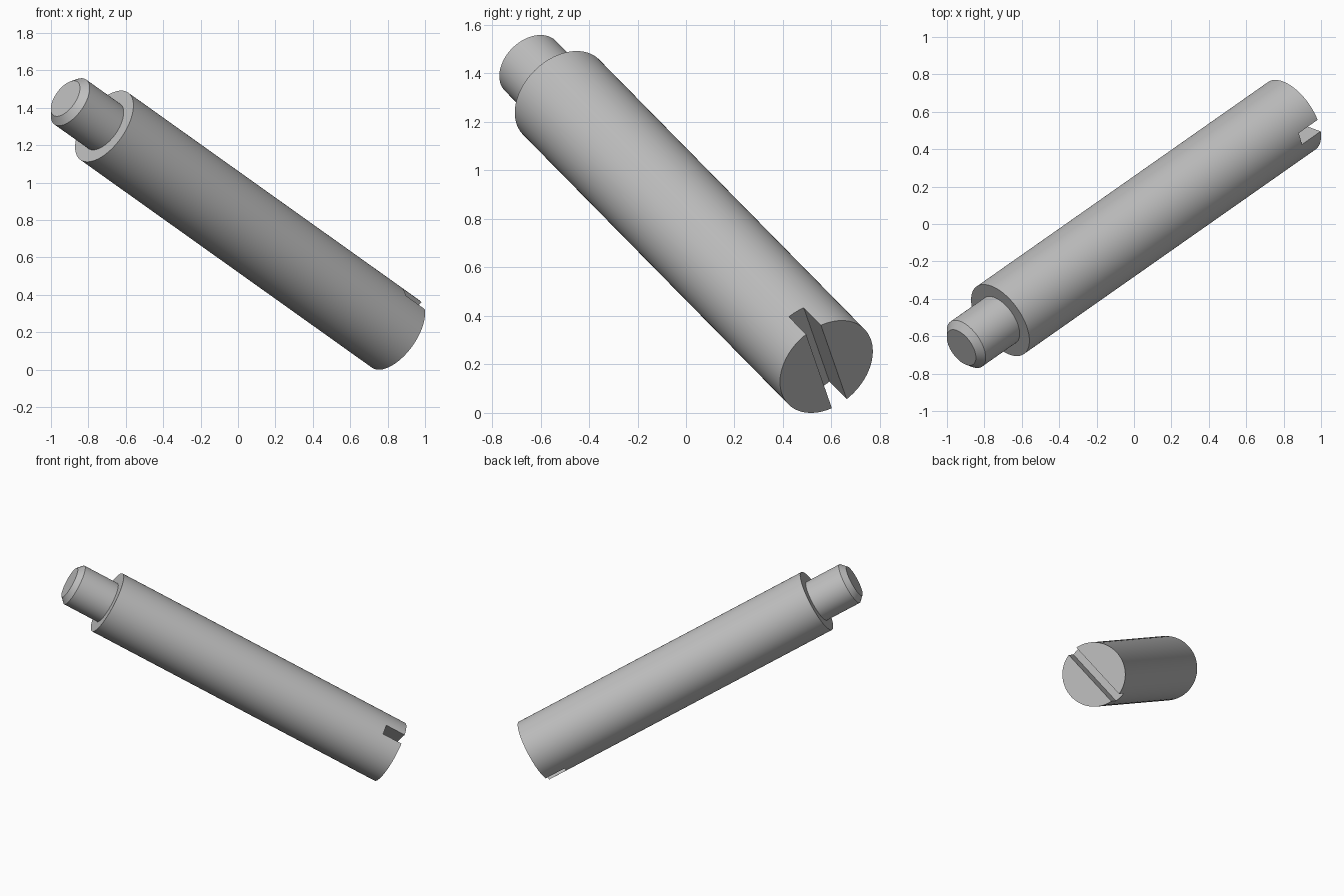
import bpy
import bmesh
import math
from mathutils import Matrix, Vector

default = bpy.data.objects.get("Cube")
if default:
    bpy.data.objects.remove(default, do_unlink=True)

UNIT = 0.0735            # all proportions are multiples of this
R_BODY, R_PIN = 3 * UNIT, 2 * UNIT
BODY, TIP, CHAMFER = 30 * UNIT, 34 * UNIT, 0.5 * UNIT
SLOT_WIDTH, SLOT_DEPTH = UNIT, 1.95 * UNIT

# Frame of the tilted shaft: origin at the slotted end, local z towards the pin
axis = Vector((-0.7071, -0.496, 0.504)).normalized()
slot_dir = Vector((0.67, -0.244, 0.70))
slot_dir = (slot_dir - axis * slot_dir.dot(axis)).normalized()
side_dir = axis.cross(slot_dir)
origin = Vector((0.844, 0.579, 0.1905))
frame = Matrix.Translation(origin) @ Matrix((slot_dir, side_dir, axis)).transposed().to_4x4()

steel = bpy.data.materials.new("grey steel")
steel.use_nodes = True
colour = (0.52, 0.52, 0.52, 1)
steel.diffuse_color = colour
steel.node_tree.nodes["Principled BSDF"].inputs["Base Color"].default_value = colour


def add_object(name, bm):
    mesh = bpy.data.meshes.new(name)
    bmesh.ops.recalc_face_normals(bm, faces=bm.faces)
    bm.to_mesh(mesh)
    bm.free()
    mesh.materials.append(steel)
    obj = bpy.data.objects.new(name, mesh)
    bpy.context.collection.objects.link(obj)
    obj.matrix_world = frame
    return obj


# Shaft: lathed body, shoulder, pin and chamfered tip
bm = bmesh.new()
profile = [(R_BODY, 0), (R_BODY, BODY), (R_PIN, BODY),
           (R_PIN, TIP - CHAMFER), (R_PIN - CHAMFER, TIP)]
verts = [bm.verts.new((r, 0, z)) for r, z in profile]
edges = [bm.edges.new(pair) for pair in zip(verts, verts[1:])]
bmesh.ops.spin(bm, geom=verts + edges, cent=(0, 0, 0), axis=(0, 0, 1),
               angle=math.tau, steps=96, use_duplicate=False)
bmesh.ops.remove_doubles(bm, verts=bm.verts, dist=0.0001)
bmesh.ops.holes_fill(bm, edges=[e for e in bm.edges if e.is_boundary], sides=0)
shaft = add_object("slotted_shaft", bm)

# Screwdriver slot across the lower end
bm = bmesh.new()
bmesh.ops.create_cube(bm, size=1)
bmesh.ops.scale(bm, verts=bm.verts, vec=(4 * R_BODY, SLOT_WIDTH, 2 * SLOT_DEPTH))
cutter = add_object("slot_cutter", bm)
cutter.hide_render = True

bpy.context.view_layer.update()
bpy.ops.object.select_all(action="DESELECT")
shaft.select_set(True)
bpy.context.view_layer.objects.active = shaft
cut = shaft.modifiers.new("slot", "BOOLEAN")
cut.operation = "DIFFERENCE"
cut.solver = "EXACT"
cut.object = cutter
bpy.ops.object.modifier_apply(modifier=cut.name)
bpy.data.objects.remove(cutter, do_unlink=True)
bpy.ops.object.shade_smooth_by_angle(angle=math.radians(30))
